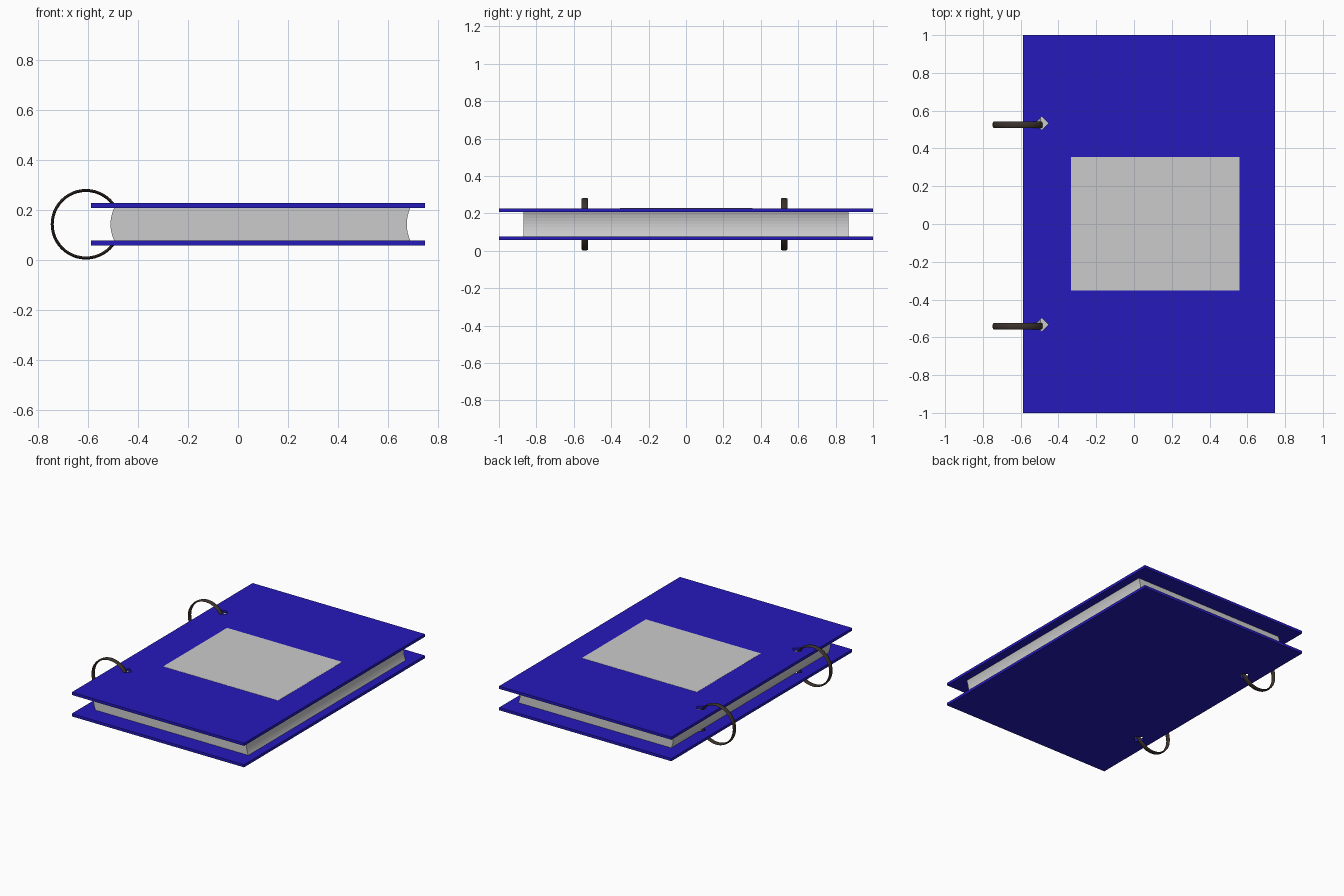
import bpy, bmesh, math

if "Cube" in bpy.data.objects:
    bpy.data.objects.remove(bpy.data.objects["Cube"])

Z_MID = 0.142          # middle height of the binder
HOLE_X, HOLE_Y = -0.488, 0.533


def material(name, rgb):
    m = bpy.data.materials.new(name)
    m.diffuse_color = (*rgb, 1)
    m.use_nodes = True
    m.node_tree.nodes["Principled BSDF"].inputs["Base Color"].default_value = m.diffuse_color
    return m


BLUE = material("blue_cover", (0.019, 0.010, 0.50))
DARK = material("dark_metal", (0.045, 0.032, 0.026))


def box(name, x0, x1, y0, y1, z0, z1, mat=None):
    bpy.ops.mesh.primitive_cube_add(
        size=1, location=((x0 + x1) / 2, (y0 + y1) / 2, (z0 + z1) / 2))
    ob = bpy.context.object
    ob.name = name
    ob.scale = (x1 - x0, y1 - y0, z1 - z0)
    bpy.ops.object.transform_apply(location=False, rotation=False, scale=True)
    if mat:
        ob.data.materials.append(mat)
    return ob


def punch(ob, y):
    # diamond-shaped ring hole
    bpy.ops.mesh.primitive_cylinder_add(
        vertices=4, radius=0.036, depth=1, location=(HOLE_X, y, Z_MID))
    cutter = bpy.context.object
    mod = ob.modifiers.new("ring_hole", 'BOOLEAN')
    mod.operation = 'DIFFERENCE'
    mod.solver = 'EXACT'
    mod.object = cutter
    bpy.context.view_layer.objects.active = ob
    bpy.ops.object.modifier_apply(modifier=mod.name)
    bpy.data.objects.remove(cutter)


# Covers with ring holes
for name, z in (("bottom_cover", Z_MID - 0.075), ("top_cover", Z_MID + 0.075)):
    cover = box(name, -0.587, 0.747, -1, 1, z - 0.0095, z + 0.0095, BLUE)
    for y in (-HOLE_Y, HOLE_Y):
        punch(cover, y)

# Label panel on the top cover
box("label_panel", -0.333, 0.558, -0.353, 0.355, 0.226, 0.2275)

# Page block: bulging spine, hollow fore edge
H, N = 0.0655, 8
steps = [-1 + 2 * i / N for i in range(N + 1)]
profile = [(0.689 - 0.014 * (1 - t * t), Z_MID + H * t) for t in steps]
profile += [(-0.495 - 0.015 * (1 - t * t), Z_MID + H * t) for t in reversed(steps)]
bm = bmesh.new()
face = bm.faces.new([bm.verts.new((x, -0.87, z)) for x, z in profile])
ext = bmesh.ops.extrude_face_region(bm, geom=[face])
bmesh.ops.translate(bm, vec=(0, 1.74, 0),
                    verts=[g for g in ext["geom"] if isinstance(g, bmesh.types.BMVert)])
bmesh.ops.recalc_face_normals(bm, faces=bm.faces)
mesh = bpy.data.meshes.new("pages")
bm.to_mesh(mesh)
bm.free()
bpy.context.collection.objects.link(bpy.data.objects.new("pages", mesh))

# Binder rings: round hoops with a flattened section
for name, y in (("front_ring", -0.541), ("back_ring", 0.525)):
    bpy.ops.mesh.primitive_torus_add(
        major_segments=48, minor_segments=8, major_radius=0.135,
        minor_radius=0.006, location=(-0.608, y, Z_MID),
        rotation=(math.pi / 2, 0, 0))
    ring = bpy.context.object
    ring.name = name
    ring.scale.z = 3
    bpy.ops.object.transform_apply(location=False, rotation=True, scale=True)
    ring.data.materials.append(DARK)
    bpy.ops.object.shade_smooth_by_angle(angle=math.radians(40))
